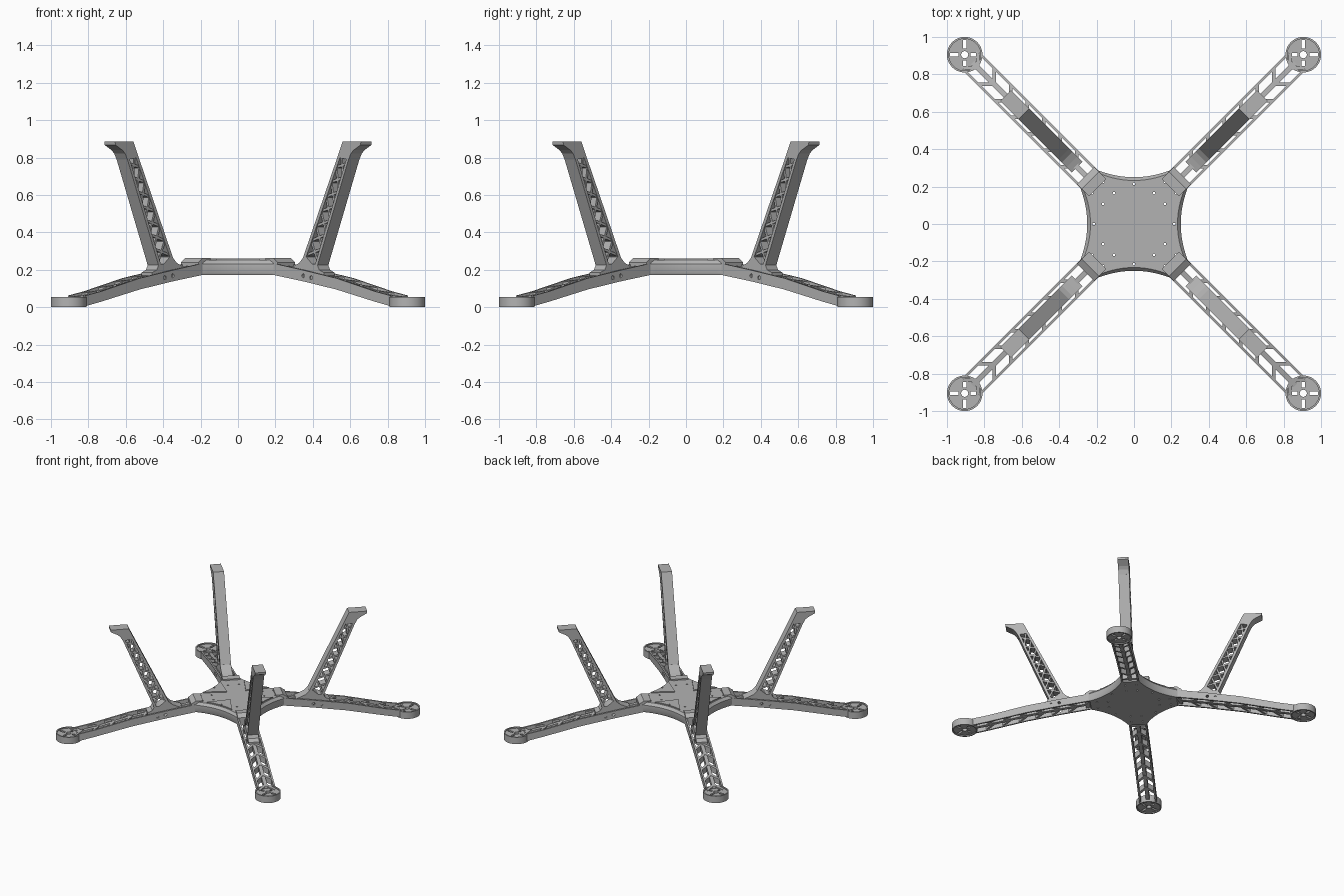
import bpy, bmesh, math
from mathutils import Vector, Matrix

if "Cube" in bpy.data.objects:
    bpy.data.objects.remove(bpy.data.objects["Cube"])

grey = bpy.data.materials.new("plain_grey")
grey.use_nodes = True
colour = (0.45, 0.45, 0.45, 1)
grey.diffuse_color = colour
grey.node_tree.nodes["Principled BSDF"].inputs["Base Color"].default_value = colour


def loft(bm, rings):
    """Closed skin through rings of equal length."""
    rows = [[bm.verts.new(p) for p in ring] for ring in rings]
    n = len(rows[0])
    for a, b in zip(rows, rows[1:]):
        for i in range(n):
            j = (i + 1) % n
            bm.faces.new((a[i], a[j], b[j], b[i]))
    bm.faces.new(rows[0][::-1])
    bm.faces.new(rows[-1])


def prism(bm, profile, t0, t1):
    """Side profile (r, z) extruded across the arm."""
    loft(bm, [[(r, t, z) for r, z in profile] for t in (t0, t1)])


def side_bar(bm, p, q, thick, half):
    """Straight strut seen from the side."""
    p, q = Vector(p), Vector(q)
    d = (q - p).normalized() * thick / 2
    n = Vector((-d.y, d.x))
    prism(bm, [p + n, p - n, q - n, q + n], -half, half)


def cylinder(bm, x, y, z0, z1, radius, sides=32):
    loft(bm, [[(x + radius * math.cos(math.tau * i / sides),
                y + radius * math.sin(math.tau * i / sides), z)
               for i in range(sides)] for z in (z0, z1)])


def finish(name, bm):
    bmesh.ops.recalc_face_normals(bm, faces=bm.faces)
    mesh = bpy.data.meshes.new(name)
    bm.to_mesh(mesh)
    bm.free()
    mesh.materials.append(grey)
    obj = bpy.data.objects.new(name, mesh)
    bpy.context.collection.objects.link(obj)
    return obj


def cut(obj, bm):
    """Subtract a temporary cutter and bake the result."""
    cutter = finish("cutter", bm)
    cutter.hide_render = True
    mod = obj.modifiers.new("holes", "BOOLEAN")
    mod.object, mod.operation, mod.solver = cutter, "DIFFERENCE", "EXACT"
    graph = bpy.context.evaluated_depsgraph_get()
    baked = bpy.data.meshes.new_from_object(obj.evaluated_get(graph))
    obj.modifiers.clear()
    obj.data = baked
    bpy.data.objects.remove(cutter)


def four_ways(obj):
    """Place the part on all four diagonals."""
    name = obj.name
    places = ("back_left", "back_right", "front_right", "front_left")
    for k, place in enumerate(places):
        part = obj if k == 0 else obj.copy()
        if k:
            bpy.context.collection.objects.link(part)
        part.name = place + "_" + name
        part.rotation_euler.z = math.radians(45 + 90 * k)


# Arm side curve: distance out, underside, upper side
CURVE = [(0.3, 0.178, 0.24), (0.55, 0.14, 0.20), (0.81, 0.095, 0.155),
         (1.1, 0.03, 0.085), (1.22, 0.006, 0.062)]


def arm_z(r):
    for a, b in zip(CURVE, CURVE[1:]):
        if r <= b[0]:
            break
    f = (r - a[0]) / (b[0] - a[0])
    return a[1] + f * (b[1] - a[1]), a[2] + f * (b[2] - a[2])


def arm_profile(inset):
    return ([(r, lo + inset) for r, lo, hi in CURVE]
            + [(r, hi - inset) for r, lo, hi in reversed(CURVE)])


# Arm rails with screw holes
bm = bmesh.new()
for s in (-1, 1):
    prism(bm, arm_profile(0), s * 0.054, s * 0.067)
rails = finish("arm_rails", bm)
bm = bmesh.new()
for r in (0.56, 0.62):
    z = sum(arm_z(r)) / 2
    loft(bm, [[(r + 0.011 * math.cos(a), t, z + 0.011 * math.sin(a))
               for a in [math.tau * i / 12 for i in range(12)]]
              for t in (-0.1, 0.1)])
cut(rails, bm)
four_ways(rails)

# Arm spine and chevron braces
bm = bmesh.new()
prism(bm, arm_profile(0.008), -0.014, 0.014)
for k in range(7):
    r0 = 0.42 + 0.125 * k
    for s in (-1, 1):
        ring = []
        for r, t in ((r0, 0), (r0 + 0.06, s * 0.06)):
            row = []
            for w in (0, 0.026):
                lo, hi = arm_z(r + w)
                row += [(r + w, t, lo + 0.006), (r + w, t, hi - 0.006)]
            ring.append([row[0], row[1], row[3], row[2]])
        loft(bm, ring)
four_ways(finish("arm_braces", bm))

# Round motor mount with slots along the world axes
MOUNT = 1.28
bm = bmesh.new()
cylinder(bm, MOUNT, 0, 0, 0.056, 0.095, 40)
mount = finish("motor_mount", bm)
bm = bmesh.new()
cylinder(bm, MOUNT, 0, 0.047, 0.1, 0.085, 40)
cut(mount, bm)
bm = bmesh.new()
cylinder(bm, MOUNT, 0, -0.1, 0.008, 0.085, 40)
cut(mount, bm)
bm = bmesh.new()
cylinder(bm, MOUNT, 0, -0.1, 0.1, 0.019, 24)
for k in range(4):
    spin = Matrix.Translation((MOUNT, 0, 0)) @ Matrix.Rotation(math.radians(45 + 90 * k), 4, "Z")
    flat = [(0.032, -0.009), (0.08, -0.009), (0.08, 0.009), (0.032, 0.009)]
    loft(bm, [[spin @ Vector((x, y, z)) for x, y in flat] for z in (-0.1, 0.1)])
cut(mount, bm)
four_ways(mount)

# Leg plates, flared foot and top pad
HALF = 0.041
INNER = Vector((0.53, 0.26)), Vector((0.825, 0.87))
OUTER = Vector((0.64, 0.22)), Vector((0.885, 0.81))
bm = bmesh.new()
prism(bm, [INNER[0], INNER[1], INNER[1] + Vector((0.02, 0)),
           INNER[0] + Vector((0.022, 0))], -HALF, HALF)
prism(bm, [OUTER[0], OUTER[1], OUTER[1] - Vector((0.018, 0)),
           OUTER[0] - Vector((0.02, 0))], -HALF, HALF)
prism(bm, [(0.43, 0.208), (0.47, 0.222), (0.505, 0.238), (0.53, 0.262),
           (0.555, 0.27), (0.6, 0.232), (0.64, 0.228), (0.655, 0.2),
           (0.69, 0.185), (0.69, 0.165)], -HALF, HALF)
prism(bm, [(0.791, 0.8), (0.832, 0.886), (0.97, 0.886), (0.968, 0.868),
           (0.915, 0.84), (0.895, 0.822), (0.877, 0.79)], -HALF, HALF)
four_ways(finish("leg_frame", bm))

# Leg lattice
bm = bmesh.new()
CELLS = 7
for k in range(CELLS):
    a, b = 0.03 + 0.9 * k / CELLS, 0.03 + 0.9 * (k + 1) / CELLS
    for f, g in ((a, b), (b, a)):
        side_bar(bm, INNER[0].lerp(INNER[1], f) + Vector((0.01, 0)),
                 OUTER[0].lerp(OUTER[1], g) - Vector((0.01, 0)), 0.013, 0.034)
four_ways(finish("leg_lattice", bm))

# Hub body with hollowed sides
STEPS = 12
side = []
for i in range(STEPS + 1):
    x = 0.19 - 0.38 * i / STEPS
    side.append((x, 0.25 + 0.036 * (x / 0.19) ** 2))


def quarter(points, k):
    for _ in range(k):
        points = [(-y, x) for x, y in points]
    return points


outline = [p for k in range(4) for p in quarter(side, k)]
bm = bmesh.new()
loft(bm, [[(x * s, y * s, z) for x, y in outline]
          for z, s in ((0.172, 0.97), (0.185, 1), (0.232, 1), (0.252, 0.93))])
hub = finish("hub_body", bm)

# Raised panels between the crossing bands
bm = bmesh.new()
panel = [(x * 0.9, y * 0.9) for x, y in side if abs(x) < 0.14]
panel = [(0, 0.1)] + panel
for k in range(4):
    loft(bm, [[(x, y, z) for x, y in quarter(panel, k)] for z in (0.245, 0.26)])
panels = finish("hub_panels", bm)

# Screw holes through the hub
for obj in (hub, panels):
    bm = bmesh.new()
    for k in range(4):
        for x, y in quarter([(0, 0.215), (0.107, 0.165), (-0.107, 0.165),
                             (0.165, 0.225), (-0.165, 0.225)], k):
            cylinder(bm, x, y, 0.1, 0.4, 0.007, 10)
    cut(obj, bm)

# Sloped clamps where the arms enter the hub
bm = bmesh.new()
prism(bm, [(0.275, 0.2), (0.275, 0.262), (0.33, 0.264), (0.365, 0.24),
           (0.365, 0.178)], -0.066, 0.066)
four_ways(finish("corner_clamp", bm))

# Smooth the round parts, keeping sharp edges
bpy.ops.object.select_all(action="DESELECT")
for obj in bpy.data.objects:
    if "motor_mount" in obj.name or obj is hub:
        obj.select_set(True)
        bpy.context.view_layer.objects.active = obj
bpy.ops.object.shade_smooth_by_angle(angle=math.radians(30))
